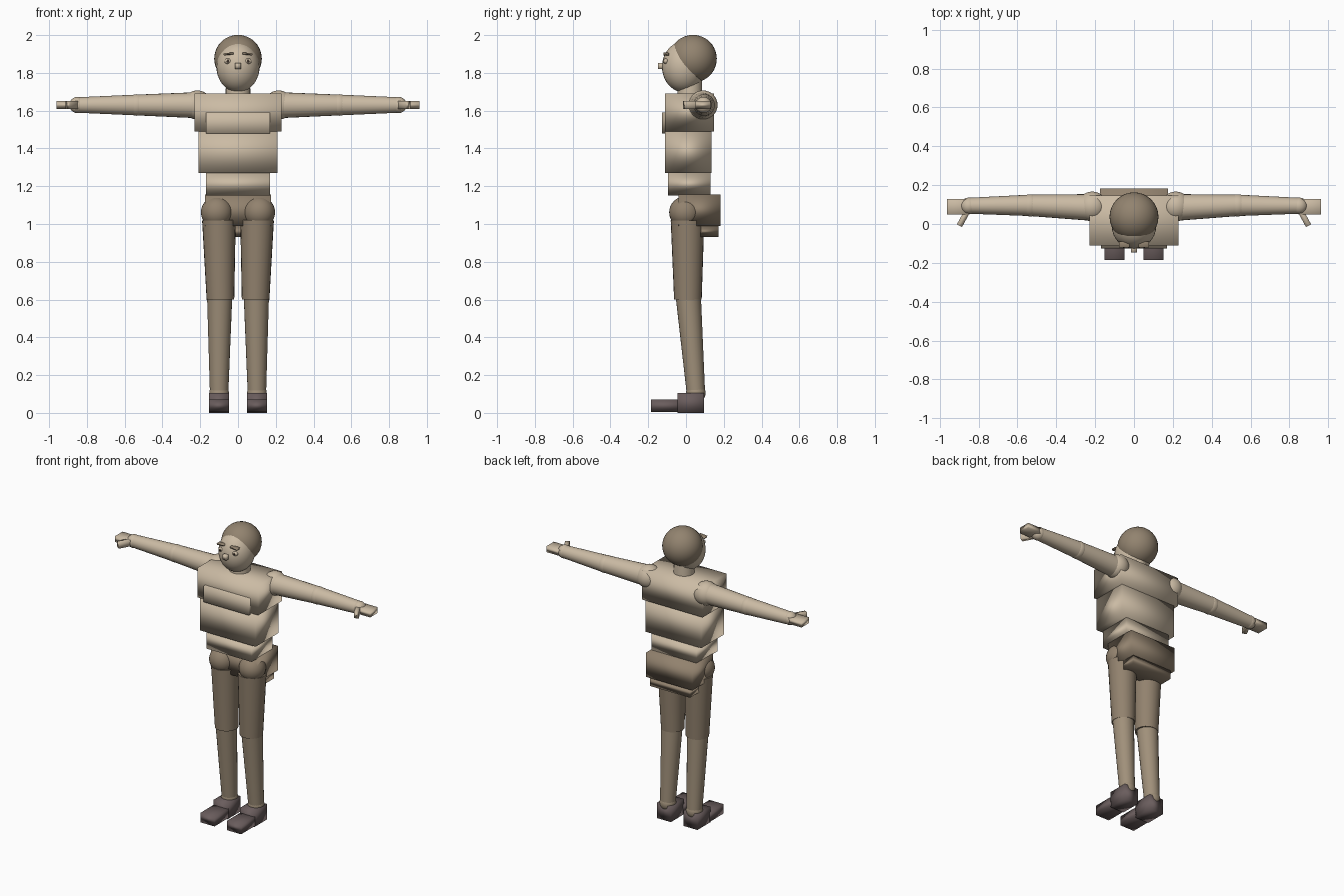
import bpy, math
from mathutils import Vector, Matrix

if "Cube" in bpy.data.objects:
    bpy.data.objects.remove(bpy.data.objects["Cube"])


def material(name, r, g, b):
    m = bpy.data.materials.new(name)
    lin = [((c / 255 + 0.055) / 1.055) ** 2.4 for c in (r, g, b)]
    m.diffuse_color = (*lin, 1)
    m.use_nodes = True
    m.node_tree.nodes["Principled BSDF"].inputs["Base Color"].default_value = m.diffuse_color
    return m


SKIN = material("skin_tan", 203, 187, 164)
HAIR = material("hair_brown", 146, 131, 111)
PANTS = material("trouser_brown", 146, 130, 110)
SHIN = material("lower_leg_brown", 160, 144, 122)
SHOE = material("shoe_grey", 106, 93, 93)
DARK = material("pupil_dark", 70, 58, 50)


def finish(name, mat):
    o = bpy.context.object
    o.name = name
    o.data.materials.append(mat)
    bpy.ops.object.shade_smooth()
    return o


def box(name, mat, x, y, z, rot=(0, 0, 0)):
    """Box from (min, max) pairs, with soft shading across its faces."""
    mid = [(a + b) / 2 for a, b in (x, y, z)]
    bpy.ops.mesh.primitive_cube_add(size=1, location=mid, rotation=rot)
    o = finish(name, mat)
    o.scale = [b - a for a, b in (x, y, z)]
    return o


def ball(name, mat, loc, radii, seg=32, rings=20):
    bpy.ops.mesh.primitive_uv_sphere_add(segments=seg, ring_count=rings, radius=1, location=loc)
    o = finish(name, mat)
    o.scale = radii if isinstance(radii, tuple) else (radii,) * 3
    return o


def limb(name, mat, a, b, ra, rb):
    """Tapered cylinder running from a to b."""
    a, b = Vector(a), Vector(b)
    bpy.ops.mesh.primitive_cone_add(vertices=24, radius1=ra, radius2=rb, depth=(b - a).length,
                                    location=(a + b) / 2,
                                    rotation=(b - a).to_track_quat('Z', 'Y').to_euler())
    o = finish(name, mat)
    bpy.ops.object.shade_smooth_by_angle(angle=math.radians(40))
    return o


# Torso blocks
box("chest", SKIN, (-.23, .23), (-.11, .148), (1.49, 1.69))
box("chest_plate", SKIN, (-.17, .17), (-.127, -.05), (1.48, 1.59))
box("ribs", SKIN, (-.21, .21), (-.11, .135), (1.27, 1.49))
box("waist", SKIN, (-.17, .17), (-.095, .13), (1.15, 1.27))
box("pelvis", PANTS, (-.175, .175), (-.04, .182), (.99, 1.155))
box("seat", PANTS, (-.15, .15), (.03, .172), (.93, .99))

# Head and face
limb("neck", SKIN, (0, .02, 1.66), (0, .02, 1.76), .066, .064)
ball("face", SKIN, (0, -.012, 1.832), (.114, .115, .134))
ball("hair", HAIR, (0, .037, 1.875), .126)
box("nose", SKIN, (-.015, .015), (-.148, -.11), (1.82, 1.852))

for s, side in ((1, "left"), (-1, "right")):
    def p(x, y, z):
        return (s * x, y, z)

    def sbox(name, mat, x, y, z, rot=(0, 0, 0)):
        return box(f"{side}_{name}", mat, sorted((s * x[0], s * x[1])), y, z,
                   (rot[0], s * rot[1], s * rot[2]))

    # Facial features
    ball(f"{side}_eye", SKIN, p(.053, -.106, 1.862), (.019, .014, .015), 16, 10)
    ball(f"{side}_pupil", DARK, p(.053, -.118, 1.862), (.007, .005, .008), 12, 8)
    sbox("eyebrow", HAIR, (.024, .076), (-.12, -.09), (1.895, 1.906), (0, .1, 0))
    sbox("mouth_corner", HAIR, (.012, .03), (-.106, -.09), (1.768, 1.774), (0, -.2, 0))

    # Arm, held straight out
    ball(f"{side}_shoulder", SKIN, p(.215, .09, 1.63), .077)
    limb(f"{side}_upper_arm", SKIN, p(.21, .085, 1.629), p(.535, .096, 1.63), .069, .055)
    ball(f"{side}_elbow", SKIN, p(.535, .096, 1.63), .057)
    limb(f"{side}_forearm", SKIN, p(.535, .096, 1.63), p(.85, .094, 1.63), .055, .041)
    ball(f"{side}_wrist", SKIN, p(.85, .093, 1.63), .043)
    sbox("hand", SKIN, (.85, .962), (.05, .13), (1.61, 1.65))
    sbox("thumb", SKIN, (.86, .89), (-.015, .085), (1.61, 1.65), (0, 0, .5))

    # Leg
    ball(f"{side}_hip", PANTS, p(.112, -.005, 1.062), .084)
    limb(f"{side}_thigh", PANTS, p(.101, .008, 1.02), p(.093, .01, .6), .089, .073)
    limb(f"{side}_shin", SHIN, p(.097, .012, .62), p(.1, .052, .11), .067, .049)
    ball(f"{side}_ankle", SHIN, p(.1, .052, .105), .052)

    # Shoe
    sbox("heel", SHOE, (.048, .153), (-.045, .095), (0, .105))
    sbox("toe", SHOE, (.048, .153), (-.185, -.035), (.005, .07))
